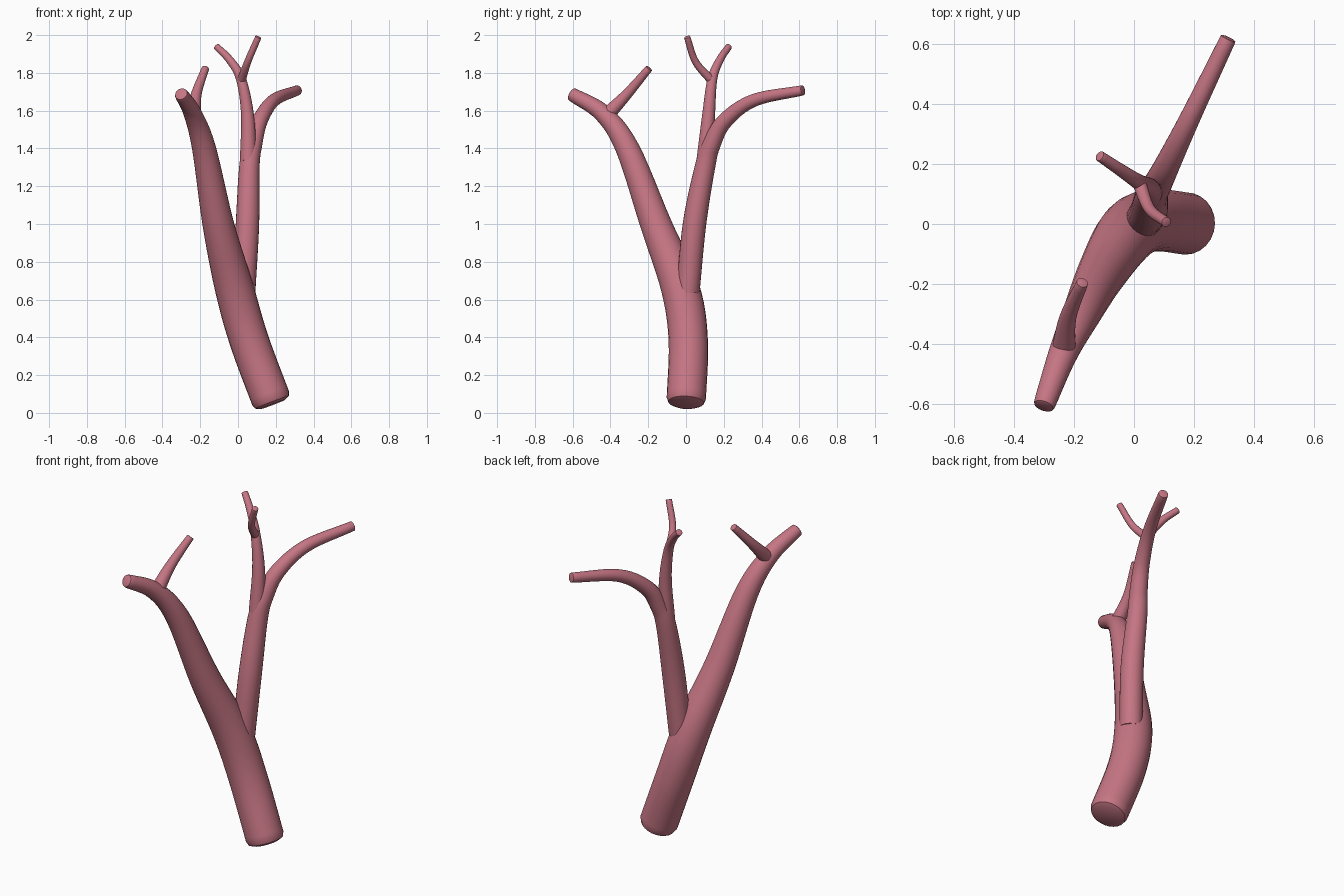
import bpy, bmesh, math
from mathutils import Vector

if "Cube" in bpy.data.objects:
    bpy.data.objects.remove(bpy.data.objects["Cube"])

mat = bpy.data.materials.new("rose_bark")
mat.diffuse_color = (0.56, 0.18, 0.23, 1)
mat.use_nodes = True
mat.node_tree.nodes["Principled BSDF"].inputs["Base Color"].default_value = mat.diffuse_color


def spline(p0, p1, p2, p3, t):
    return 0.5 * (2 * p1 + (p2 - p0) * t + (2 * p0 - 5 * p1 + 4 * p2 - p3) * t * t
                  + (3 * p1 - p0 - 3 * p2 + p3) * t ** 3)


def branch(name, pts, sides=24, steps=6, round_start=0.0, round_end=0.1):
    """Tapered tube through (x, y, z, radius) points with softened flat caps."""
    k = [Vector(p) for p in pts]
    k = [2 * k[0] - k[1]] + k + [2 * k[-1] - k[-2]]
    path = [spline(*k[i:i + 4], s / steps) for i in range(len(k) - 3) for s in range(steps)]
    path.append(k[-2])
    pos = [p.xyz for p in path]
    rad = [p.w for p in path]
    n = len(pos)
    tan = [(pos[min(i + 1, n - 1)] - pos[max(i - 1, 0)]).normalized() for i in range(n)]
    rings = [(pos[i], tan[i], rad[i]) for i in range(n)]
    # softened rims
    for idx, amount, sign in ((0, round_start, 1), (-1, round_end, -1)):
        if amount:
            p, t, r = rings[idx]
            b = r * amount
            new = [(p, t, r - 1.5 * b), (p + t * sign * b * 0.5, t, r - 0.4 * b),
                   (p + t * sign * b * 1.5, t, r)]
            if sign > 0:
                rings[0:1] = new
            else:
                rings[-1:] = new[::-1]
    bm = bmesh.new()
    u = tan[0].cross(Vector((0, 1, 0))).normalized()
    loops = []
    for p, t, r in rings:
        u = (u - t * u.dot(t)).normalized()
        v = t.cross(u)
        loops.append([bm.verts.new(p + r * (math.cos(a) * u + math.sin(a) * v))
                      for a in (2 * math.pi * j / sides for j in range(sides))])
    for a, b in zip(loops, loops[1:]):
        for j in range(sides):
            m = (j + 1) % sides
            bm.faces.new((a[j], a[m], b[m], b[j]))
    bm.faces.new(loops[0][::-1])
    bm.faces.new(loops[-1])
    bmesh.ops.recalc_face_normals(bm, faces=bm.faces)
    me = bpy.data.meshes.new(name)
    bm.to_mesh(me)
    bm.free()
    me.materials.append(mat)
    ob = bpy.data.objects.new(name, me)
    bpy.context.collection.objects.link(ob)
    bpy.ops.object.select_all(action='DESELECT')
    ob.select_set(True)
    bpy.context.view_layer.objects.active = ob
    bpy.ops.object.shade_smooth_by_angle(angle=math.radians(40))


# trunk leaning into the main limb
branch("trunk", [(0.185, 0.0, 0.045, 0.104), (0.06, 0.012, 0.38, 0.104),
                 (-0.02, -0.03, 0.66, 0.102), (-0.105, -0.16, 1.0, 0.083),
                 (-0.18, -0.31, 1.4, 0.063), (-0.24, -0.44, 1.585, 0.048),
                 (-0.302, -0.61, 1.69, 0.036)], round_start=0.22, round_end=0.2)

# second limb curving to the back right
branch("back_limb", [(0.03, 0.01, 0.64, 0.062), (0.05, 0.045, 1.0, 0.062),
                     (0.06, 0.10, 1.30, 0.054), (0.08, 0.135, 1.42, 0.048),
                     (0.115, 0.205, 1.545, 0.042), (0.19, 0.36, 1.655, 0.034),
                     (0.315, 0.62, 1.708, 0.027)])

# upright fork and its two twigs
branch("upper_fork", [(0.055, 0.10, 1.335, 0.045), (0.05, 0.12, 1.58, 0.034),
                      (0.015, 0.14, 1.77, 0.026), (-0.045, 0.18, 1.87, 0.021),
                      (-0.115, 0.227, 1.94, 0.018)])
branch("upper_twig", [(0.018, 0.135, 1.76, 0.023), (0.052, 0.05, 1.86, 0.019),
                      (0.108, 0.006, 1.99, 0.017)])

# twig on the main limb
branch("front_twig", [(-0.235, -0.42, 1.575, 0.04), (-0.22, -0.31, 1.69, 0.028),
                      (-0.172, -0.195, 1.825, 0.02)])
